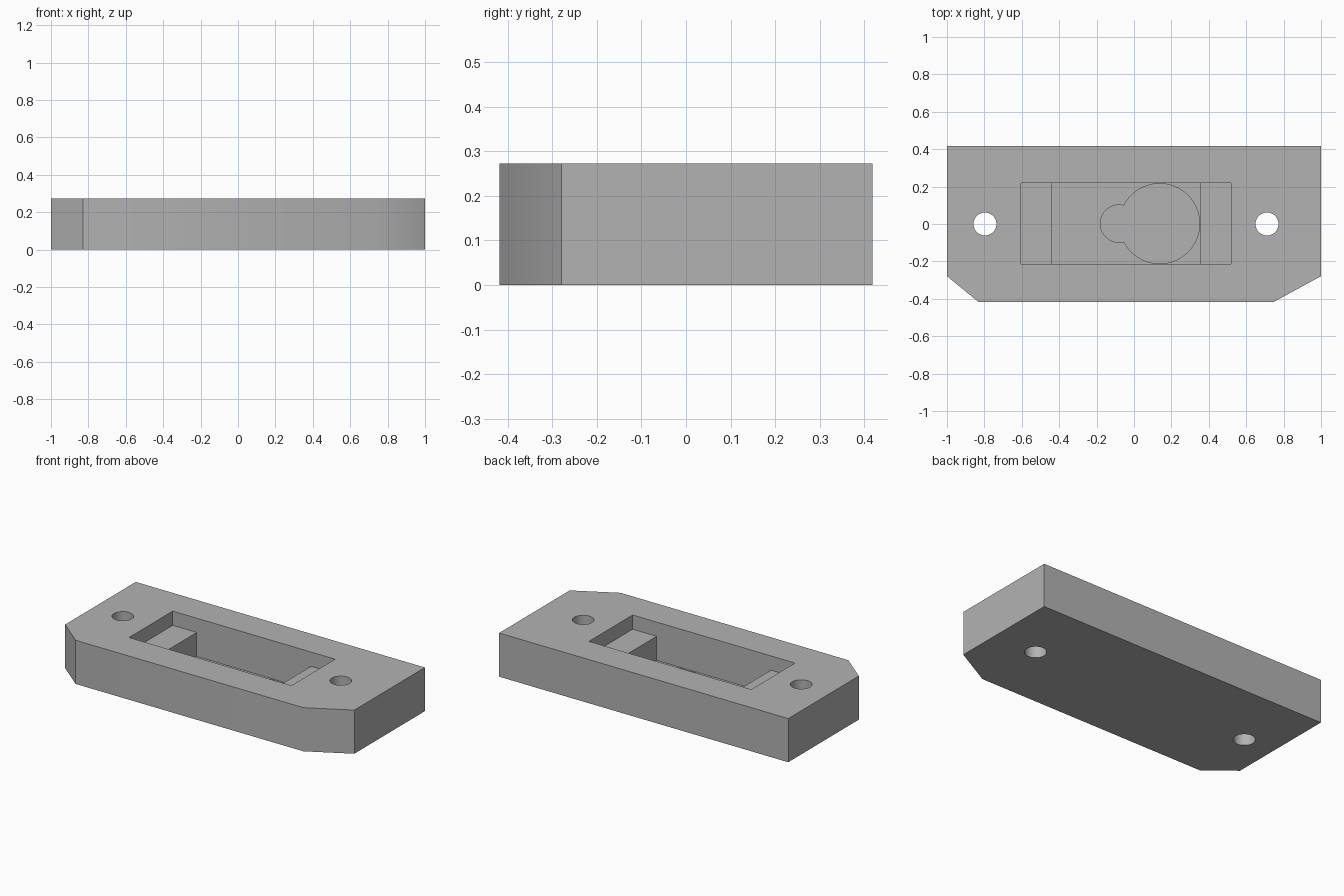
import bpy
import bmesh
from math import acos, atan2, cos, hypot, pi, sin, sqrt
from mathutils import Vector

cube = bpy.data.objects.get("Cube")
if cube:
    bpy.data.objects.remove(cube, do_unlink=True)

HEIGHT = 0.273
SHELF_Z = 0.184
FLOOR_Z = 0.034
KEYHOLE_Z = 0.018
ABOVE = HEIGHT + 0.1

grey = bpy.data.materials.new("plain grey")
grey.use_nodes = True
grey.diffuse_color = (0.45, 0.45, 0.45, 1)
grey.node_tree.nodes["Principled BSDF"].inputs["Base Color"].default_value = grey.diffuse_color


def prism(name, points, direction):
    """Extrude a closed loop of 3D points along a direction."""
    bm = bmesh.new()
    face = bm.faces.new([bm.verts.new(p) for p in points])
    result = bmesh.ops.extrude_face_region(bm, geom=[face])
    moved = [v for v in result["geom"] if isinstance(v, bmesh.types.BMVert)]
    bmesh.ops.translate(bm, verts=moved, vec=Vector(direction))
    bmesh.ops.recalc_face_normals(bm, faces=bm.faces)
    mesh = bpy.data.meshes.new(name)
    bm.to_mesh(mesh)
    bm.free()
    mesh.materials.append(grey)
    obj = bpy.data.objects.new(name, mesh)
    bpy.context.collection.objects.link(obj)
    return obj


def arc(x, y, z, radius, start, end, steps):
    """Points along a horizontal arc."""
    angles = [start + (end - start) * i / steps for i in range(steps + 1)]
    return [(x + radius * cos(a), y + radius * sin(a), z) for a in angles]


# Mounting block with two clipped front corners
outline = [(-1, 0.418), (-1, -0.279), (-0.83, -0.418),
           (0.745, -0.418), (1, -0.279), (1, 0.418)]
block = prism("mounting_block", [(x, y, 0) for x, y in outline], (0, 0, HEIGHT))

# Stepped pocket with a shelf at each end
section = [(-0.604, ABOVE), (-0.604, SHELF_Z), (-0.438, SHELF_Z), (-0.438, FLOOR_Z),
           (0.353, FLOOR_Z), (0.353, SHELF_Z), (0.519, SHELF_Z), (0.519, ABOVE)]
pocket = prism("pocket_cutter", [(x, -0.214, z) for x, z in section], (0, 0.432, 0))

# Keyhole recess: a large round joined to a small round
big_x, big_r, small_x, small_r, mid_y = 0.137, 0.214, -0.08, 0.1, 0.002
gap = big_x - small_x
reach = (gap**2 + big_r**2 - small_r**2) / (2 * gap)
half = sqrt(big_r**2 - reach**2)
big_a = pi - acos(reach / big_r)
small_a = atan2(half, gap - reach)
loop = arc(big_x, mid_y, KEYHOLE_Z, big_r, -big_a, big_a, 64)
loop += arc(small_x, mid_y, KEYHOLE_Z, small_r, small_a, 2 * pi - small_a, 32)[1:-1]
keyhole = prism("keyhole_cutter", loop, (0, 0, 0.1))

# Screw holes through both ends
cutters = [pocket, keyhole]
for side, x in (("right", -0.797), ("left", 0.711)):
    circle = arc(x, 0, -0.1, 0.0615, 0, 2 * pi, 48)[:-1]
    cutters.append(prism(side + "_screw_hole_cutter", circle, (0, 0, HEIGHT + 0.2)))

# Cut everything out of the block, then drop the cutters
for cutter in cutters:
    cutter.hide_render = True
    cut = block.modifiers.new(cutter.name, "BOOLEAN")
    cut.operation = "DIFFERENCE"
    cut.solver = "EXACT"
    cut.object = cutter
bpy.ops.object.select_all(action="DESELECT")
block.select_set(True)
bpy.context.view_layer.objects.active = block
for cutter in cutters:
    bpy.ops.object.modifier_apply(modifier=cutter.name)
    bpy.data.objects.remove(cutter, do_unlink=True)

bpy.ops.object.shade_smooth_by_angle(angle=pi / 6)
